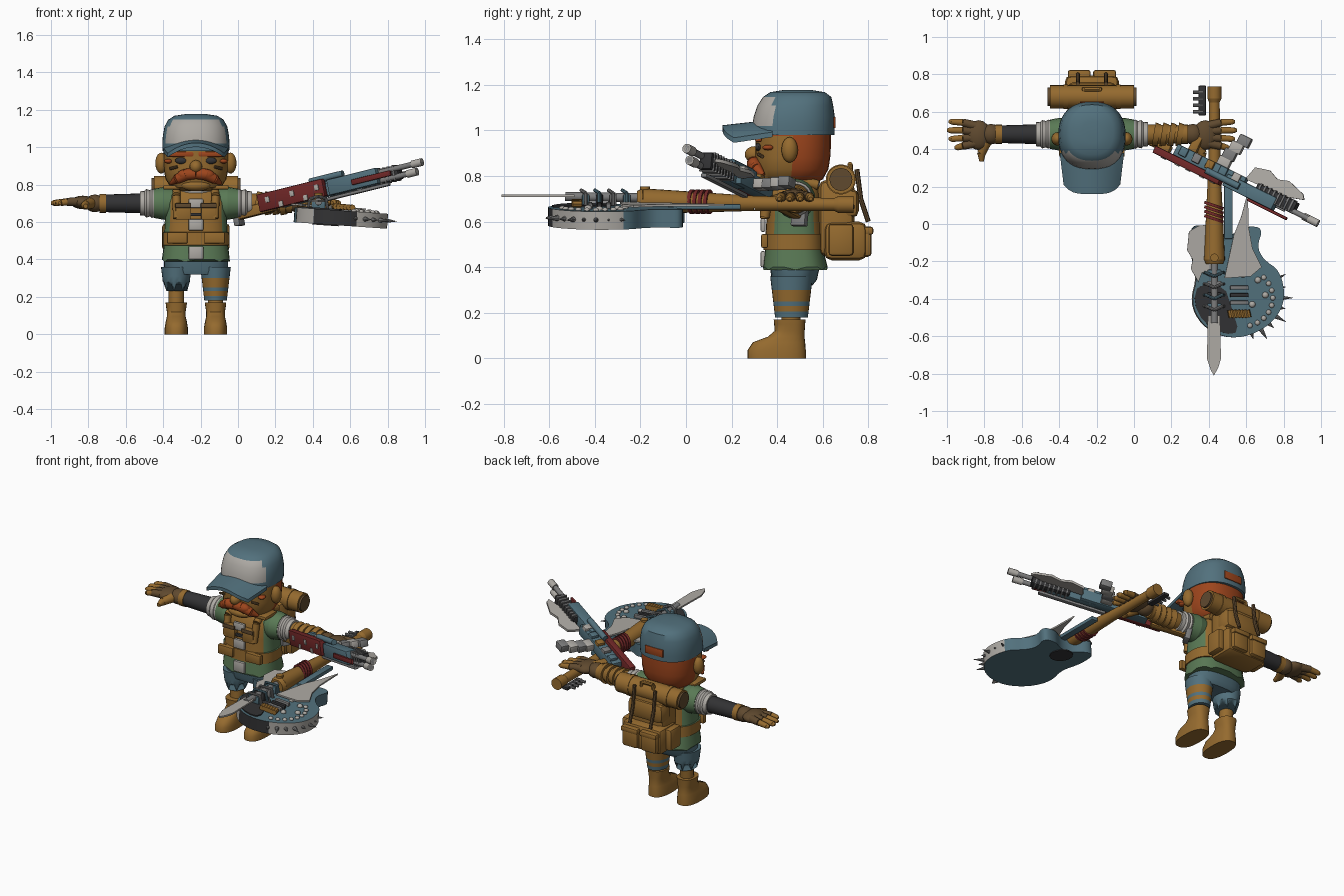
import bpy, bmesh, math
from mathutils import Vector, Matrix

if "Cube" in bpy.data.objects:
    bpy.data.objects.remove(bpy.data.objects["Cube"])

def colour(name, r, g, b):
    m = bpy.data.materials.new(name)
    m.diffuse_color = (r, g, b, 1)
    m.use_nodes = True
    m.node_tree.nodes["Principled BSDF"].inputs["Base Color"].default_value = m.diffuse_color
    return m

TAN = colour("tan", .30, .145, .028)
BLUE = colour("faded_blue", .085, .165, .205)
ORANGE = colour("ginger", .34, .06, .012)
PALE = colour("pale_grey", .42, .40, .37)
RED = colour("dark_red", .16, .02, .02)
GREEN = colour("green", .10, .19, .09)
DARK = colour("charcoal", .032, .032, .034)
BROWN = colour("glove_brown", .115, .067, .028)
GREY = colour("metal_grey", .20, .20, .20)
I = Matrix.Identity(4)
CX = -.225          # body centre line

def finish(name, bm, mats, rule=None, smooth=True):
    mats = mats if isinstance(mats, (list, tuple)) else [mats]
    bmesh.ops.recalc_face_normals(bm, faces=bm.faces)
    for f in bm.faces:
        f.smooth = smooth
        if rule:
            f.material_index = rule(f.calc_center_median(), f.normal)
    me = bpy.data.meshes.new(name)
    bm.to_mesh(me)
    bm.free()
    if smooth:
        me.set_sharp_from_angle(angle=math.radians(40))
    for m in mats:
        me.materials.append(m)
    ob = bpy.data.objects.new(name, me)
    bpy.context.collection.objects.link(ob)
    return ob

def box(name, c, size, mat, M=I, bevel=.006):
    bm = bmesh.new()
    bmesh.ops.create_cube(bm, size=1, matrix=Matrix.Diagonal((*size, 1)))
    if bevel:
        bmesh.ops.bevel(bm, geom=bm.edges[:], offset=min(bevel, min(size) * .3), segments=2, profile=.5, affect='EDGES')
    bm.transform(M @ Matrix.Translation(c))
    return finish(name, bm, mat)

def ball(name, c, r, mat, M=I):
    bm = bmesh.new()
    bmesh.ops.create_uvsphere(bm, u_segments=16, v_segments=10, radius=1, matrix=M @ Matrix.Translation(c) @ Matrix.Diagonal((*r, 1)))
    return finish(name, bm, mat)

def tube(name, pts, radii, mat, M=I, n=14):
    """Straight segments through the points, with a radius at each point."""
    bm = bmesh.new()
    pts = [M @ Vector(p) for p in pts]
    if not isinstance(radii, (list, tuple)):
        radii = [radii] * len(pts)
    for a, b, r0, r1 in zip(pts, pts[1:], radii, radii[1:]):
        mtx = Matrix.Translation((a + b) / 2) @ (b - a).to_track_quat('Z', 'Y').to_matrix().to_4x4()
        bmesh.ops.create_cone(bm, cap_ends=True, segments=n, radius1=r0, radius2=r1, depth=(b - a).length, matrix=mtx)
    return finish(name, bm, mat)

def loft(name, rings, mats, rule=None, e=1, n=28, jag=0):
    """Rounded cross-sections (z, cx, cy, rx, ry) stacked upward."""
    bm, loops = bmesh.new(), []
    sp = lambda v: math.copysign(abs(v) ** e, v)
    for k, (z, cx, cy, rx, ry) in enumerate(rings):
        ang = [2 * math.pi * i / n for i in range(n)]
        loops.append([bm.verts.new((cx + rx * sp(math.cos(a)), cy + ry * sp(math.sin(a)),
                      z - (jag * (i % 4 == 0) if k == 0 else 0))) for i, a in enumerate(ang)])
    for lo, hi in zip(loops, loops[1:]):
        for i in range(n):
            bm.faces.new((lo[i], lo[(i + 1) % n], hi[(i + 1) % n], hi[i]))
    bm.faces.new(loops[0][::-1])
    bm.faces.new(loops[-1])
    return finish(name, bm, mats, rule)

def prism(name, pts, z0, z1, mats, M=I, rule=None, rounds=0):
    for _ in range(rounds):       # corner cutting
        pts = [tuple(p[j] * (1 - t) + q[j] * t for j in (0, 1))
               for p, q in zip(pts, pts[1:] + pts[:1]) for t in (.25, .75)]
    bm = bmesh.new()
    f = bm.faces.new([bm.verts.new((x, y, z0)) for x, y in pts])
    new = bmesh.ops.extrude_face_region(bm, geom=[f])['geom']
    for v in new:
        if isinstance(v, bmesh.types.BMVert):
            v.co.z = z1
    bm.transform(M)
    return finish(name, bm, mats, rule)

# boots, legs and shorts
for s, tag in ((-1, "left"), (1, "right")):
    x = CX + s * .105
    loft(tag + "_boot", [(0, x, .398, .062, .128), (.035, x, .398, .062, .128), (.07, x, .408, .056, .115), (.095, x, .44, .05, .08),
         (.12, x, .455, .05, .066), (.15, x, .455, .055, .068), (.17, x, .455, .057, .07)], TAN, e=.8)
    tube(tag + "_leg", [(x, .46, .15), (x, .47, .34)], .042, TAN)
    low = .27 if s < 0 else .185
    bands = lambda c, nrm: int(c.x > CX and (.2 < c.z < .235 or .25 < c.z < .30))
    loft(tag + "_trouser_leg", [(low, x, .46, .058, .07)] + [(z, x, .463, .06 + (z - .18) * .12, .072 + (z - .18) * .12)
         for z in (.28, .31, .36) if z > low] if s < 0 else
         [(z, x, .463, .06 + (z - .18) * .12, .072 + (z - .18) * .12) for z in (.18, .205, .23, .25, .30, .36)],
         [BLUE, TAN], bands, jag=.04 if s < 0 else 0)
loft("shorts_seat", [(.32, CX, .47, .155, .085), (.345, CX, .475, .17, .1), (.44, CX, .48, .172, .115)], BLUE, e=.8)

# torso with vest front and belt
def vest(c, n):
    return int(.475 < c.z < .545 or (c.z > .545 and abs(c.x - CX) < .135) or c.z > .745)
loft("shirt_and_vest", [(.40, CX, .48, .182, .142), (.475, CX, .475, .172, .128), (.476, CX, .475, .179, .134), (.545, CX, .475, .178, .132),
     (.546, CX, .475, .17, .126), (.63, CX, .475, .165, .12), (.70, CX, .475, .165, .118), (.745, CX, .48, .15, .108),
     (.775, CX, .48, .11, .09), (.80, CX, .48, .07, .07)], [GREEN, TAN], vest, e=.75, jag=.012)
for s in (-1, 1):
    box("chest_pouch", (CX + s * .068, .345, .655), (.08, .04, .085), TAN)
    box("pouch_flap", (CX + s * .068, .322, .688), (.086, .012, .025), BROWN)
    box("belt_pouch", (CX + s * .1, .345, .515), (.11, .03, .06), TAN)
    tube("shoulder_strap", [(CX + s * .1, .345, .62), (CX + s * .105, .365, .74), (CX + s * .1, .45, .79), (CX + s * .1, .58, .76)], .022, TAN)
    box("vest_collar", (CX + s * .125, .42, .785), (.1, .12, .022), TAN, M=I)
for z, h in ((.435, .07), (.585, .06), (.70, .05)):
    box("buckle", (CX, .338, z), (.08, .02, h), PALE)
box("vest_strap", (CX, .342, .64), (.20, .018, .018), DARK)
loft("neck_scarf", [(.755, CX, .48, .125, .105), (.785, CX, .48, .13, .11), (.805, CX, .48, .1, .09)], PALE)

# head, face and ears
loft("head", [(.765, CX, .46, .09, .10), (.785, CX, .46, .135, .14), (.83, CX, .465, .163, .16), (.88, CX, .468, .172, .165),
     (.93, CX, .47, .174, .166), (.975, CX, .47, .174, .166), (1.03, CX, .47, .17, .165)], [TAN, ORANGE],
     lambda c, n: int(c.y > .45 or (c.y > .37 and c.z > .96)), e=.85)
ball("nose", (CX, .30, .895), (.034, .042, .036), TAN)
for s in (-1, 1):
    ball("ear", (CX + s * .185, .455, .915), (.032, .036, .056), TAN)
    box("eyebrow", (CX + s * .085, .318, .963), (.15, .03, .028), ORANGE, bevel=.01)
    ball("eye", (CX + s * .078, .318, .928), (.034, .014, .018), DARK)
    ball("eye_corner", (CX + s * .148, .36, .925), (.022, .025, .012), ORANGE)
    tube("cheek_mark", [(CX + s * .10, .318, .895), (CX + s * .14, .335, .885)], .008, BROWN, n=8)
    tube("moustache", [(CX, .295, .857), (CX + s * .05, .298, .855), (CX + s * .10, .312, .83), (CX + s * .135, .34, .805)],
         [.027, .032, .026, .008], ORANGE)
    ball("moustache_bulge", (CX + s * .05, .298, .853), (.05, .03, .03), ORANGE)
ball("beard", (CX, .34, .795), (.08, .04, .03), TAN)

# cap
loft("cap_crown", [(.98, CX, .47, .178, .182), (1.02, CX, .472, .18, .181), (1.06, CX, .475, .177, .178), (1.11, CX, .48, .168, .166),
     (1.147, CX, .488, .148, .15), (1.168, CX, .49, .115, .12), (1.178, CX, .49, .05, .06)], [BLUE, PALE],
     lambda c, n: int(n.y < -.42 and 1.02 < c.z < 1.155 and c.y < .40), e=.85, n=40)
bm = bmesh.new()
N = 12
grid = [[bm.verts.new((CX + .172 * u * (1 - .12 * v), .38 - v * (.22 - .05 * u ** 4), 1.048 - .055 * u * u - .025 * v + dz))
         for u in [2 * i / N - 1 for i in range(N + 1)]] for v, dz in ((0, 0), (.5, 0), (1, 0), (1, -.022), (.5, -.022), (0, -.022))]
for a, b in zip(grid, grid[1:] + grid[:1]):
    for i in range(N):
        bm.faces.new((a[i], a[i + 1], b[i + 1], b[i]))
for i in (0, N):
    bm.faces.new([row[i] for row in grid])
finish("cap_brim", bm, BLUE)
box("cap_opening", (CX, .652, 1.035), (.13, .008, .05), ORANGE)

# arms and hands, mirrored about the body
for s, tag in ((-1, "left"), (1, "right")):
    P = lambda d, y=.48, z=.70: (CX + s * d, y, z)
    tube(tag + "_sleeve", [P(.10), P(.17), P(.225)], [.08, .088, .078], GREEN, n=20)
    tube(tag + "_cuff", [P(.21), P(.235), P(.245), P(.265), P(.275), P(.30)], [.07, .078, .07, .076, .066, .064], PALE, n=20)
    tube(tag + "_forearm", [P(.29), P(.49)], [.053, .047], DARK if s < 0 else TAN, n=20)
    if s > 0:
        for k in range(4):
            tube("arm_wrap", [P(.33 + k * .042, .48, .70), P(.36 + k * .042, .475, .70)], [.064, .058], TAN, n=20)
    tube(tag + "_wrist_band", [P(.48), P(.515)], .051, TAN, n=20)
    ball(tag + "_glove_cuff", P(.54), (.055, .055, .047), BROWN)
    ball(tag + "_palm", P(.605, .475, .705), (.065, .08, .036), BROWN)
    for k in range(4):
        y = .535 - k * .038
        tip = .765 - (.0, -.01, 0, .03)[k]
        mid = P(.69, y + .004 * (2 - k), .708)
        tube(tag + "_finger_glove", [P(.62, y * .8 + .096, .708), mid], [.025, .021], BROWN)
        tube(tag + "_finger", [mid, P(tip - .015, y + .008 * (1.5 - k), .702), P(tip, y + .008 * (1.5 - k), .70)], [.019, .016, .008], TAN)
    tube(tag + "_thumb", [P(.565, .44), P(.59, .38, .69), P(.59, .335, .685)], [.03, .024, .012], TAN)

# backpack and bedroll
box("backpack_body", (CX, .66, .615), (.25, .16, .34), TAN, bevel=.04)
box("backpack_flap", (CX, .70, .68), (.26, .12, .13), TAN, bevel=.04)
box("backpack_lower", (CX, .70, .515), (.29, .19, .17), TAN, bevel=.035)
for s in (-1, 1):
    box("back_pocket", (CX + s * .068, .785, .51), (.115, .06, .13), TAN, bevel=.02)
    box("pocket_flap", (CX + s * .068, .79, .56), (.122, .065, .035), TAN, bevel=.012)
    box("side_pocket", (CX + s * .155, .68, .52), (.05, .11, .14), TAN, bevel=.02)
    tube("pack_strap", [(CX + s * .075, .75, .83), (CX + s * .075, .767, .70), (CX + s * .075, .80, .60)], .011, BROWN, n=8)
tube("bedroll", [(CX - .225, .68, .785), (CX + .225, .68, .785)], .062, TAN, n=24)
for x in (-.226, -.14, .14, .226):
    tube("bedroll_tie", [(CX + x - .012, .68, .785), (CX + x + .012, .68, .785)], .05 if abs(x) > .2 else .066, BROWN if abs(x) > .2 else TAN, n=24)
tube("pack_handle", [(CX - .05, .72, .78), (CX - .04, .72, .85), (CX + .04, .72, .85), (CX + .05, .72, .78)], .012, TAN, n=8)

# battle guitar: body
G = Matrix.Translation((.5, 0, .63)) @ Matrix.Rotation(.07, 4, 'Y') @ Matrix.Translation((-.5, 0, -.63))
outline = [(.34, -.27), (.30, -.42), (.36, -.54), (.48, -.61), (.62, -.60), (.75, -.52), (.81, -.40), (.78, -.25), (.69, -.19), (.655, -.12),
           (.69, -.02), (.60, -.01), (.53, -.06), (.44, -.06), (.36, .0), (.30, -.02), (.30, -.16)]
prism("guitar_body", outline, .585, .665, [BLUE, PALE, DARK], G,
      lambda c, n: 0 if abs(n.z) > .7 or c.y > -.27 else (1 if c.x > .62 or c.x < .4 else 2), rounds=2)
prism("dark_pickguard", [(.34, -.32), (.315, -.42), (.37, -.53), (.48, -.59), (.56, -.58), (.52, -.45), (.48, -.33)], .663, .672, DARK, G, rounds=1)
prism("sound_hole", [(.47 + .07 * math.cos(a * .3927), -.12 + .07 * math.sin(a * .3927)) for a in range(16)], .58, .588, DARK, G)
for k in range(9):
    a = math.radians(-75 + k * 15)
    p = lambda r: (.575 + r * math.cos(a), -.395 + r * .93 * math.sin(a), .628)
    tube("rim_spike", [p(.195), p(.275 if k % 2 else .245)], [.016, .001], GREY, G, n=8)
    ball("top_stud", (*p(.165)[:2], .668), (.014, .014, .01), PALE, G)
for x, y in ((.66, -.30), (.70, -.38), (.63, -.43), (.58, -.27)):
    ball("control_stud", (x, y, .668), (.017, .017, .014), PALE, G)
prism("jagged_fin_plate", [(.605, .17), (.57, .04), (.53, -.06), (.48, -.29), (.62, -.28), (.68, -.23), (.63, -.13), (.61, -.02)], .675, .685, PALE, G)
prism("torn_side_plate", [(.29, -.04), (.34, -.01), (.42, 0), (.42, -.29), (.36, -.26), (.34, -.31), (.30, -.24), (.31, -.19), (.28, -.14)], .675, .685, PALE, G)
# guitar: pickups, springs and pipes
for k in range(3):
    box("pickup", (.56, -.34 - k * .04, .675), (.10, .022, .025), (GREY, DARK, GREY)[k], G)
for k in range(6):
    tube("coil_spring", [(.51 + k * .018, -.46, .685), (.519 + k * .018, -.50, .685)], .016, TAN, G, n=8)
for k in range(4):
    y = -.26 - k * .06
    box("clamp", (.43, y, .695), (.075, .032, .05), (BLUE, GREY, DARK, BLUE)[k])
    tube("pipe_loop", [(.375, y, .67), (.385, y, .725), (.43, y - .02, .738), (.47, y, .725), (.48, y, .67)], .008, (BLUE, GREY)[k % 2], n=8)
# guitar: bat-shaped neck, wraps and blade
tube("bat_neck", [(.43, .735, .675), (.43, .67, .675), (.43, .65, .675), (.43, .3, .68), (.43, .05, .685), (.43, -.19, .69), (.43, -.215, .69)],
     [.037, .037, .028, .033, .045, .056, .045], TAN, n=20)
tube("neck_pin", [(.43, -.18, .70), (.43, -.18, .755)], .022, TAN)
for k in range(4):
    tube("red_wrap", [(.425, .02 + k * .024, .687), (.43, .035 + k * .024, .687)], .054, RED, n=16)
box("blue_fretboard", (.505, .08, .665), (.045, .32, .025), BLUE)
box("headstock", (.365, .66, .665), (.04, .16, .02), DARK)
for k in range(4):
    tube("tuning_peg", [(.315, .60 + k * .035, .668), (.37, .60 + k * .035, .668)], .009, GREY, n=8)
tube("blade_socket", [(.43, -.2, .705), (.43, -.53, .71)], .02, GREY)
prism("blade", [(.395, -.49), (.39, -.72), (.41, -.78), (.427, -.81), (.45, -.77), (.465, -.72), (.46, -.49)], .708, .718, PALE)

# rifle frame: x along the barrel, y toward the magazine, z up
d = Vector((.85, -.42, .21)).normalized()
w = d.cross(Vector((.44, .90, 0))).normalized()
u = w.cross(d)
R = Matrix.Translation((.14, .42, .69)) @ Matrix((d, u, w)).transposed().to_4x4()
box("rifle_stock", (-.06, .0, -.015), (.24, .05, .06), TAN, R, .012)
box("stock_butt", (-.17, .01, -.03), (.035, .07, .09), GREY, R)
box("red_plank", (.19, -.032, .012), (.40, .04, .095), RED, R)
box("receiver", (.30, .015, 0), (.42, .07, .07), BLUE, R)
box("blue_handguard", (.56, -.01, .005), (.30, .07, .085), BLUE, R)
box("red_rail", (.68, -.052, 0), (.24, .016, .03), RED, R)
box("dark_heatshield", (.70, .022, 0), (.24, .06, .075), DARK, R)
for k in range(8):
    box("heat_rib", (.60 + k * .028, .022, 0), (.01, .072, .085), GREY, R, .002)
for k in range(5):
    box("plank_bolt", (.05 + k * .075, -.053, .02 * (-1) ** k), (.025, .008, .03), PALE, R, .002)
    box("receiver_block", (.14 + k * .08, .025, .038), (.045, .05, .028), (BLUE, GREY, TAN, BLUE, PALE)[k], R)
for z, end in ((.022, .97), (-.022, .93)):
    tube("barrel", [(.66, 0, z), (end - .08, 0, z), (end - .08, 0, z), (end, 0, z)][::3], .015, GREY, R)
    tube("muzzle", [(end - .06, 0, z), (end, 0, z)], .021, PALE, R)
for k in range(4):
    box("magazine", (.355 + .004 * k * (k + 1), .07 + k * .05, -.005), (.07, .056, .045), GREY if k % 2 else PALE, R @ Matrix.Translation((0, 0, 0)))
box("grip", (.17, .085, -.01), (.05, .11, .04), TAN, R, .012)
prism("side_blade", [(.50, .04), (.52, .12), (.60, .14), (.66, .115), (.72, .135), (.82, .105), (.84, .08), (.74, .05)], -.01, .005, PALE, R)
box("under_rail", (.55, -.01, -.052), (.42, .03, .018), GREY, R)
tube("scope_tube", [(.30, -.01, .062), (.50, -.01, .062)], .018, BLUE, R)
